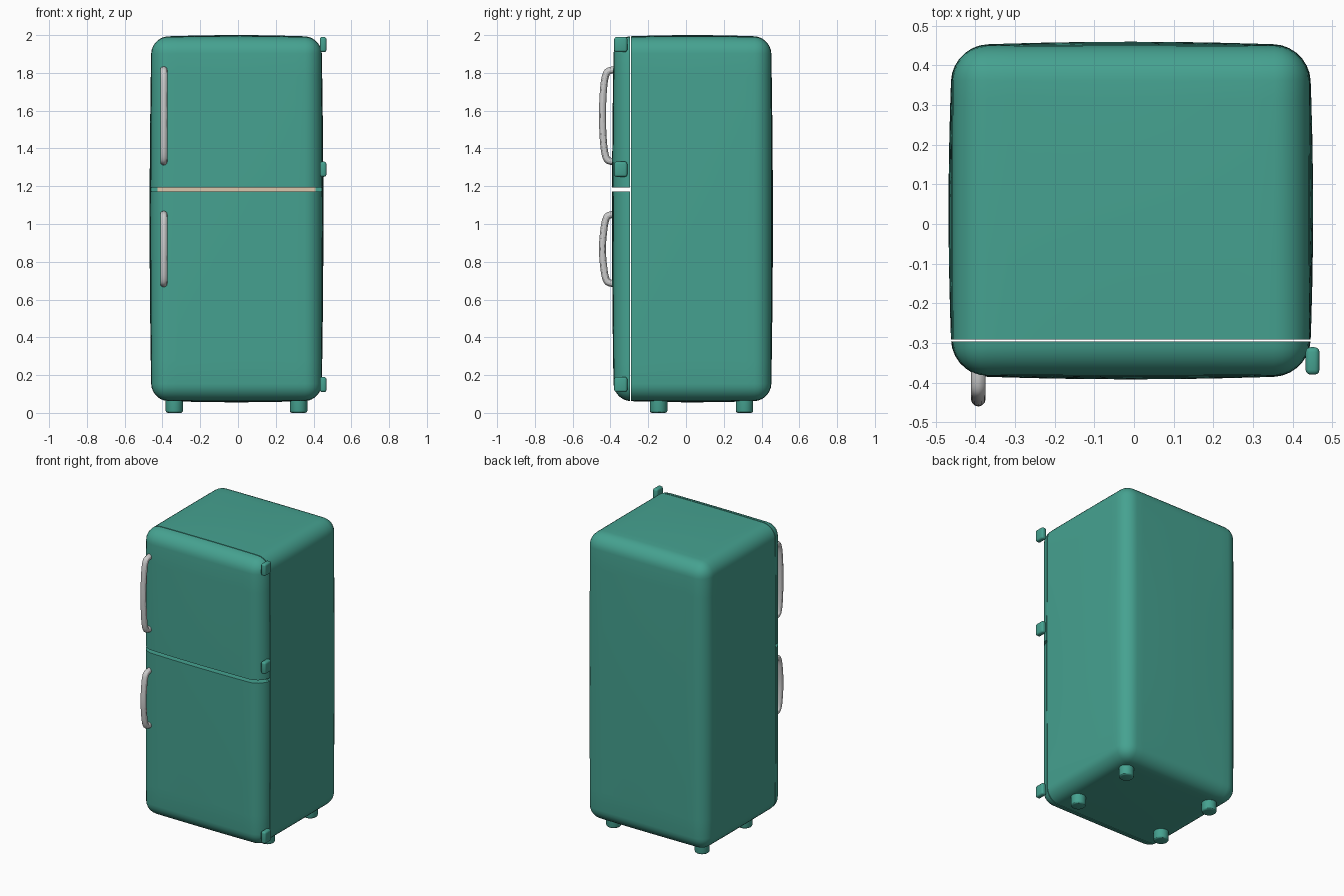
import bpy, bmesh
from mathutils import Vector

if "Cube" in bpy.data.objects:
    bpy.data.objects.remove(bpy.data.objects["Cube"])


def material(name, col):
    m = bpy.data.materials.new(name)
    m.diffuse_color = (*col, 1)
    m.use_nodes = True
    m.node_tree.nodes["Principled BSDF"].inputs["Base Color"].default_value = m.diffuse_color
    return m


GREEN = material("green_enamel", (0.06, 0.36, 0.28))
CREAM = material("cream_liner", (0.72, 0.58, 0.42))
CENTRE = Vector((-0.008, 0.034, 1.028))
HALF = Vector((0.460, 0.426, 0.972))
BULGE, RADIUS = 0.01, 0.088


def add_object(name, bm, *mats):
    me = bpy.data.meshes.new(name)
    bmesh.ops.recalc_face_normals(bm, faces=bm.faces)
    bm.to_mesh(me)
    bm.free()
    ob = bpy.data.objects.new(name, me)
    bpy.context.collection.objects.link(ob)
    for m in mats:
        me.materials.append(m)
    return ob


def geom(bm):
    return bm.verts[:] + bm.edges[:] + bm.faces[:]


def box(lo, hi, bevel=0, segments=3):
    bm = bmesh.new()
    bmesh.ops.create_cube(bm, size=1)
    lo, hi = Vector(lo), Vector(hi)
    for v in bm.verts:
        v.co = (lo + hi) / 2 + v.co * (hi - lo)
    if bevel:
        bmesh.ops.bevel(bm, geom=bm.edges[:], offset=bevel, segments=segments,
                        profile=0.5, affect='EDGES')
    return bm


def pillow():
    """Rounded box with gently bulging sides, in world position."""
    h = HALF - Vector((BULGE,) * 3)
    bm = box(-h, h, RADIUS, 7)
    for a in range(3):
        n = Vector((0, 0, 0))
        n[a] = 1
        for i in range(-3, 4):
            bmesh.ops.bisect_plane(bm, geom=geom(bm), dist=1e-5, plane_no=n,
                                   plane_co=n * (h[a] - RADIUS) * i / 3.5)
    for v in bm.verts:
        p = v.co.copy()
        for a in range(3):
            b, c = (a + 1) % 3, (a + 2) % 3
            f = (1 - (p[b] / h[b]) ** 2) * (1 - (p[c] / h[c]) ** 2)
            v.co[a] = p[a] * (1 + BULGE / h[a] * f)
        v.co += CENTRE
    return bm


def trim(bm, co, no):
    """Remove everything on the normal side and cap the cut."""
    bmesh.ops.bisect_plane(bm, geom=geom(bm), dist=1e-5, plane_co=co,
                           plane_no=no, clear_outer=True)
    rim = [e for e in bm.edges if e.is_boundary]
    return bmesh.ops.holes_fill(bm, edges=rim, sides=0)["faces"]


# Cabinet with a cream lined cavity
bm = pillow()
front = trim(bm, (0, -0.292, 0), (0, -1, 0))
bmesh.ops.recalc_face_normals(bm, faces=bm.faces)
bmesh.ops.inset_individual(bm, faces=front, thickness=0.036)
walls = bmesh.ops.inset_individual(bm, faces=front, thickness=0.001, depth=-0.65)
for f in walls["faces"] + front:
    f.material_index = 1
add_object("cabinet", bm, GREEN, CREAM)
add_object("cabinet_divider", box((-0.43, -0.292, 1.15), (0.414, 0.355, 1.215)), CREAM)

# Doors are the front slice of the same rounded form
for name, z, up in (("freezer_door", 1.193, -1), ("fridge_door", 1.173, 1)):
    bm = pillow()
    trim(bm, (0, -0.297, 0), (0, 1, 0))
    trim(bm, (0, 0, z), (0, 0, up))
    add_object(name, bm, GREEN)

# Hinges down the right edge
for name, z in (("top", 1.95), ("middle", 1.29), ("bottom", 0.15)):
    add_object(name + "_hinge",
               box((0.433, -0.38, z - 0.04), (0.468, -0.311, z + 0.04), 0.012), GREEN)

# Feet
for x in (-0.337, 0.321):
    for y in (-0.145, 0.31):
        bm = bmesh.new()
        bmesh.ops.create_cone(bm, cap_ends=True, segments=24, radius1=0.046,
                              radius2=0.046, depth=0.08)
        bmesh.ops.translate(bm, verts=bm.verts, vec=(x, y, 0.04))
        low = [e for e in bm.edges if all(v.co.z < 0.001 for v in e.verts)]
        bmesh.ops.bevel(bm, geom=low, offset=0.012, segments=3, profile=0.5,
                        affect='EDGES')
        add_object("foot", bm, GREEN)

# Bowed tube handles
for name, z0, z1 in (("freezer_handle", 1.31, 1.835), ("fridge_handle", 0.665, 1.07)):
    cu = bpy.data.curves.new(name, 'CURVE')
    cu.dimensions = '3D'
    cu.bevel_depth, cu.bevel_resolution, cu.use_fill_caps = 0.0185, 4, True
    half = [(-0.368, 0.019), (-0.405, 0.019), (-0.426, 0.04), (-0.438, 0.12)]
    pts = [(y, z0 + d) for y, d in half] + [(-0.4435, (z0 + z1) / 2)]
    pts += [(y, z1 - d) for y, d in reversed(half)]
    sp = cu.splines.new('NURBS')
    sp.points.add(len(pts) - 1)
    for p, (y, z) in zip(sp.points, pts):
        p.co = (-0.393, y, z, 1)
    sp.order_u, sp.use_endpoint_u, sp.resolution_u = 3, True, 6
    ob = bpy.data.objects.new(name, cu)
    bpy.context.collection.objects.link(ob)
    bpy.ops.object.select_all(action='DESELECT')
    ob.select_set(True)
    bpy.context.view_layer.objects.active = ob
    bpy.ops.object.convert(target='MESH')

bpy.ops.object.select_all(action='SELECT')
bpy.ops.object.shade_smooth_by_angle()
